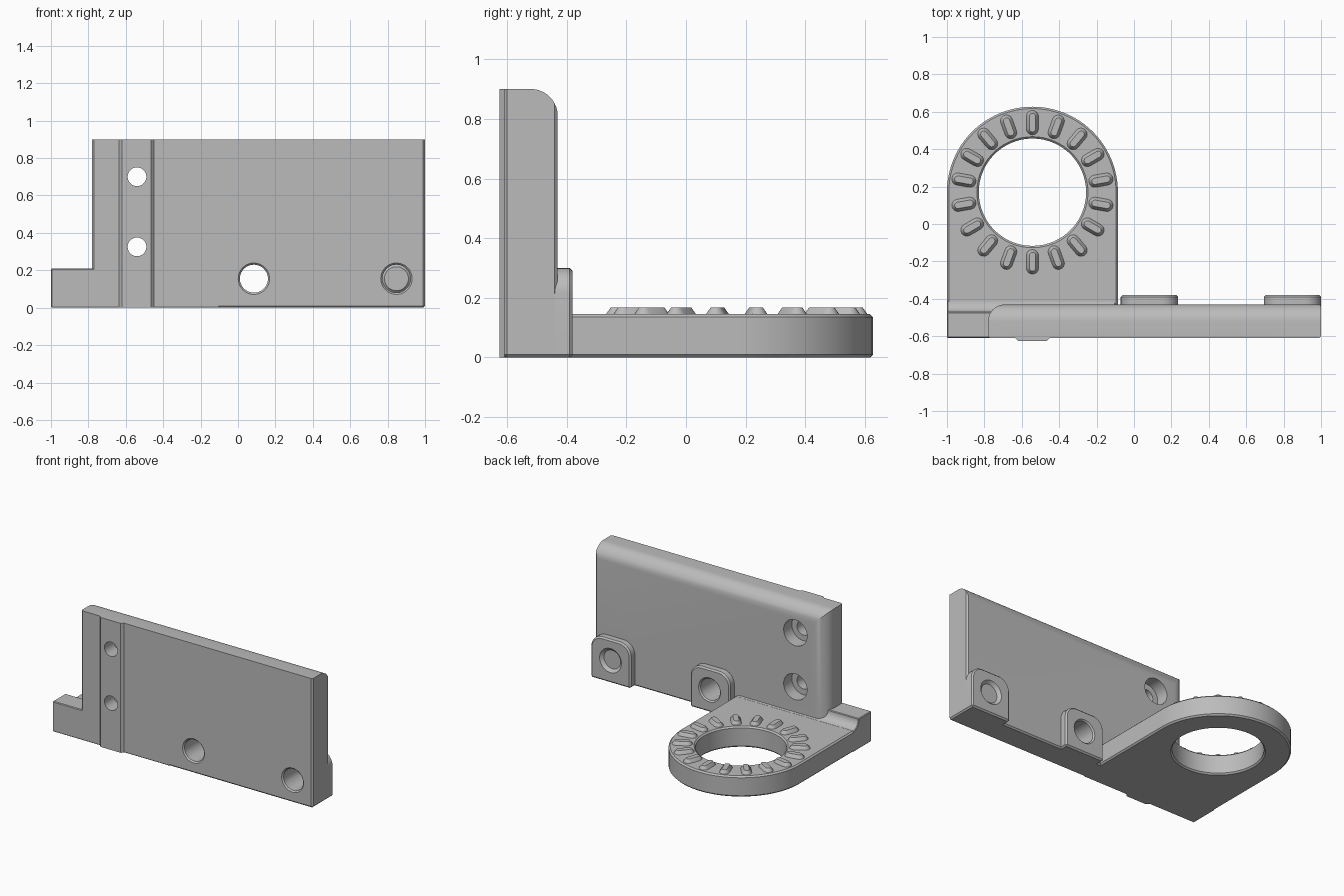
import bpy, bmesh
from math import sin, cos, pi, radians
from mathutils import Matrix, Vector

cube = bpy.data.objects.get("Cube")
if cube:
    bpy.data.objects.remove(cube, do_unlink=True)

grey = bpy.data.materials.new("plain grey")
grey.use_nodes = True
colour = (0.5, 0.5, 0.5, 1)
grey.diffuse_color = colour
grey.node_tree.nodes["Principled BSDF"].inputs["Base Color"].default_value = colour


def add_object(name, bm):
    bmesh.ops.recalc_face_normals(bm, faces=bm.faces)
    mesh = bpy.data.meshes.new(name)
    bm.to_mesh(mesh)
    bm.free()
    mesh.materials.append(grey)
    ob = bpy.data.objects.new(name, mesh)
    bpy.context.collection.objects.link(ob)
    return ob


def arc(cx, cy, r, start, end, steps):
    angles = [radians(start + (end - start) * i / steps) for i in range(steps + 1)]
    return [(cx + r * cos(a), cy + r * sin(a)) for a in angles]


def apply_modifier(ob, mod):
    bpy.context.view_layer.objects.active = ob
    bpy.ops.object.modifier_apply(modifier=mod.name)


def chamfer(ob, width):
    mod = ob.modifiers.new("chamfer", "BEVEL")
    mod.width = width
    mod.segments = 1
    mod.limit_method = "ANGLE"
    mod.angle_limit = radians(40)
    apply_modifier(ob, mod)


def combine(ob, other, operation):
    mod = ob.modifiers.new("combine", "BOOLEAN")
    mod.operation = operation
    mod.solver = "EXACT"
    mod.object = other
    apply_modifier(ob, mod)
    bpy.data.objects.remove(other, do_unlink=True)


def prism(name, profile, axis, low, high, edge=0):
    """Extrude a closed profile along one axis."""
    place = {"x": lambda u, v, t: (t, u, v),
             "y": lambda u, v, t: (u, t, v),
             "z": lambda u, v, t: (u, v, t)}[axis]
    bm = bmesh.new()
    face = bm.faces.new([bm.verts.new(place(u, v, low)) for u, v in profile])
    moved = bmesh.ops.extrude_face_region(bm, geom=[face])["geom"]
    verts = [g for g in moved if isinstance(g, bmesh.types.BMVert)]
    bmesh.ops.translate(bm, verts=verts, vec=Vector(place(0, 0, high - low)))
    ob = add_object(name, bm)
    if edge:
        chamfer(ob, edge)
    return ob


def drill(ob, x, z, y0, y1, r0, r1):
    """Cut a round or tapered hole along y."""
    bm = bmesh.new()
    bmesh.ops.create_cone(bm, cap_ends=True, segments=40, radius1=r1, radius2=r0, depth=y1 - y0,
                          matrix=Matrix.Translation((x, (y0 + y1) / 2, z)) @ Matrix.Rotation(pi / 2, 4, "X"))
    combine(ob, add_object("hole_cutter", bm), "DIFFERENCE")


FRONT, BACK = -0.61, -0.43
RING = (-0.543, 0.17)

# Upright plate, rounded along the top back and one side back edge
side_profile = [(-0.70, -0.1), (-0.70, 0.9)] + arc(BACK - 0.09, 0.81, 0.09, 90, 0, 10) + [(BACK, -0.1)]
top_profile = [(1, FRONT), (1, BACK)] + arc(-0.69, BACK - 0.09, 0.09, 90, 180, 10) + [(-0.78, FRONT)]
body = prism("bracket_body", top_profile, "z", 0, 1.1, 0.01)
combine(body, prism("side_shape", side_profile, "x", -1.2, 1.2), "INTERSECT")

# Shallow raised strip on the front
strip = [(-0.635, FRONT), (-0.62, -0.625), (-0.465, -0.625), (-0.45, FRONT),
         (-0.45, -0.58), (-0.635, -0.58)]
combine(body, prism("front_strip", strip, "z", 0, 0.9), "UNION")

# Base with round end and large opening
outline = [(-1, FRONT), (-0.086, FRONT)] + arc(*RING, 0.457, 0, 180, 48)
base = prism("ring_base", outline, "z", 0, 0.145)
combine(base, prism("opening_cutter", arc(*RING, 0.287, 0, 354, 59), "z", -0.2, 0.4), "DIFFERENCE")
chamfer(base, 0.01)
combine(body, base, "UNION")

# Raised ear with a concave fillet down to the base
ear = [(FRONT, 0), (FRONT, 0.21), (-0.47, 0.21)] + arc(-0.41, 0.205, 0.06, 180, 270, 6) + [(-0.41, 0)]
combine(body, prism("ear", ear, "x", -1, -0.1, 0.007), "UNION")

# Bosses behind the plate, with their bores
for x in (0.082, 0.847):
    w = 0.153
    boss = [(x - w, 0), (x + w, 0)] + arc(x + w - 0.085, 0.215, 0.085, 0, 90, 8)
    boss += arc(x - w + 0.085, 0.215, 0.085, 90, 180, 8)
    combine(body, prism("boss", boss, "y", -0.52, -0.38, 0.01), "UNION")
for x in (0.085, 0.847):
    drill(body, x, 0.155, -0.8, -0.2, 0.075, 0.075)
    drill(body, x, 0.155, -0.62, -0.59, 0.094, 0.064)
    drill(body, x, 0.155, -0.40, -0.37, 0.064, 0.094)

# Counterbored screw holes
for z in (0.325, 0.7):
    drill(body, -0.54, z, -0.8, -0.2, 0.05, 0.05)
    drill(body, -0.54, z, -0.52, -0.3, 0.09, 0.09)

# Tapered oblong grip studs around the opening
studs = []
bm = bmesh.new()
loops = []
for r, z in ((0.034, 0.14), (0.032, 0.147), (0.017, 0.168)):
    pts = arc(0.033, 0, r, -90, 90, 8) + arc(-0.033, 0, r, 90, 270, 8)
    loops.append([bm.verts.new((u, v, z)) for u, v in pts])
n = len(loops[0])
for lower, upper in zip(loops, loops[1:]):
    for i in range(n):
        j = (i + 1) % n
        bm.faces.new((lower[i], lower[j], upper[j], upper[i]))
bm.faces.new(loops[-1])
first = add_object("grip_stud", bm)
for i in range(18):
    stud = first if i == 0 else first.copy()
    if i:
        bpy.context.collection.objects.link(stud)
    a = radians(10 + 20 * i)
    stud.location = (RING[0] + 0.372 * cos(a), RING[1] + 0.372 * sin(a), 0)
    stud.rotation_euler.z = a

# Smooth shading with crisp edges
bpy.ops.object.select_all(action="DESELECT")
for ob in (body, first):
    ob.select_set(True)
bpy.context.view_layer.objects.active = body
bpy.ops.object.shade_smooth_by_angle(angle=radians(25))
